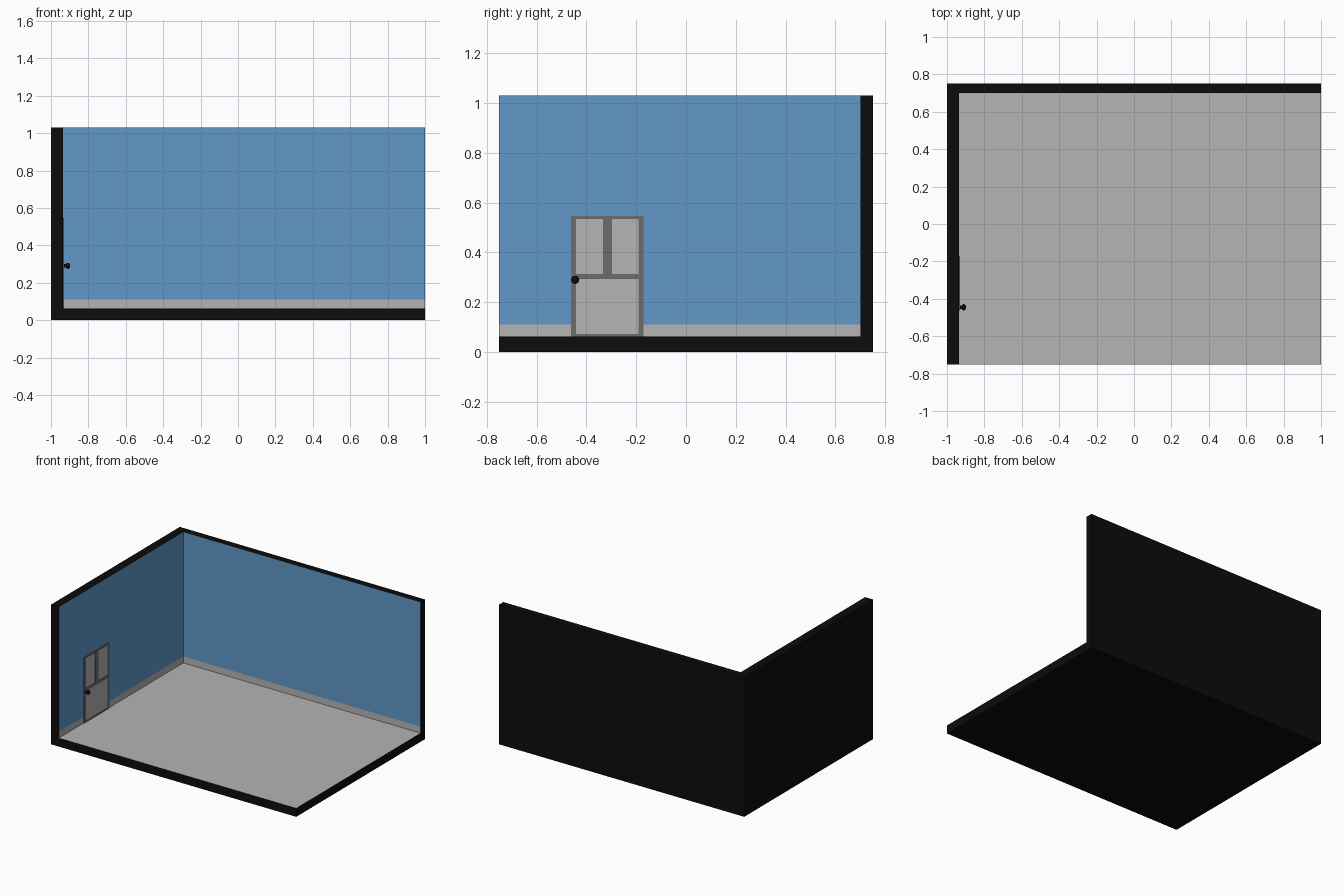
import bpy, bmesh, math
from mathutils import Vector, Matrix

if "Cube" in bpy.data.objects:
    bpy.data.objects.remove(bpy.data.objects["Cube"])


def material(name, rgb):
    m = bpy.data.materials.new(name)
    m.diffuse_color = (*rgb, 1)
    m.use_nodes = True
    m.node_tree.nodes["Principled BSDF"].inputs["Base Color"].default_value = m.diffuse_color
    return m


BLACK = material("black shell", (0.0035, 0.0035, 0.0035))
BLUE = material("blue wall", (0.122, 0.314, 0.591))
GREY = material("light grey", (0.462, 0.462, 0.462))
DARK = material("door frame grey", (0.15, 0.15, 0.15))

X0, XI, X1 = -1.0, -0.936, 1.0      # outer wall, inner wall, open side
Y0, YI, Y1 = -0.75, 0.70, 0.75      # open front, inner back, outer back
ZI, ZB, Z1 = 0.063, 0.111, 1.03     # floor top, baseboard top, wall top


def finish(name, bm, mats):
    me = bpy.data.meshes.new(name)
    bm.to_mesh(me)
    bm.free()
    for m in mats:
        me.materials.append(m)
    ob = bpy.data.objects.new(name, me)
    bpy.context.collection.objects.link(ob)
    return ob


def box(name, x, y, z, mat):
    bm = bmesh.new()
    bmesh.ops.create_cube(bm, size=1)
    for v in bm.verts:
        v.co = [r[0] + (c + 0.5) * (r[1] - r[0]) for c, r in zip(v.co, (x, y, z))]
    return finish(name, bm, [mat])


# Room shell: two walls and a floor as one solid
faces = [
    [(X0, Y0, 0), (X1, Y0, 0), (X1, Y1, 0), (X0, Y1, 0)],          # underside
    [(X0, Y0, 0), (X0, Y1, 0), (X0, Y1, Z1), (X0, Y0, Z1)],        # outer left
    [(X0, Y1, 0), (X1, Y1, 0), (X1, Y1, Z1), (X0, Y1, Z1)],        # outer back
    [(X0, Y0, Z1), (XI, Y0, Z1), (XI, YI, Z1), (X1, YI, Z1), (X1, Y1, Z1), (X0, Y1, Z1)],
    [(X0, Y0, 0), (X1, Y0, 0), (X1, Y0, ZI), (XI, Y0, ZI), (XI, Y0, Z1), (X0, Y0, Z1)],
    [(X1, Y0, 0), (X1, Y1, 0), (X1, Y1, Z1), (X1, YI, Z1), (X1, YI, ZI), (X1, Y0, ZI)],
    [(XI, Y0, ZI), (X1, Y0, ZI), (X1, YI, ZI), (XI, YI, ZI)],      # floor
    [(XI, Y0, ZI), (XI, YI, ZI), (XI, YI, Z1), (XI, Y0, Z1)],      # inner left
    [(XI, YI, ZI), (X1, YI, ZI), (X1, YI, Z1), (XI, YI, Z1)],      # inner back
]
bm = bmesh.new()
made = [bm.faces.new([bm.verts.new(p) for p in f]) for f in faces]
for f in made[6:]:
    f.material_index = 1
bmesh.ops.remove_doubles(bm, verts=bm.verts[:], dist=1e-5)
bmesh.ops.recalc_face_normals(bm, faces=bm.faces[:])
# Cut the baseboard strip, then colour inner faces by height
inner = [f for f in bm.faces if f.material_index == 1]
geom = inner + list({e for f in inner for e in f.edges}) + list({v for f in inner for v in f.verts})
bmesh.ops.bisect_plane(bm, geom=geom, plane_co=(0, 0, ZB), plane_no=(0, 0, 1))
for f in bm.faces:
    if f.material_index == 1:
        f.material_index = 1 if f.calc_center_median().z > ZB else 2
finish("room_shell", bm, [BLACK, BLUE, GREY])

# Door: raised frame strips around recessed panels
DX = (XI, XI + 0.005)
PX = (XI, XI + 0.003)
strips = {
    "door_stile_front": ((-0.462, -0.442), (ZI, 0.546)),
    "door_stile_back": ((-0.190, -0.170), (ZI, 0.546)),
    "door_top_rail": ((-0.442, -0.190), (0.534, 0.546)),
    "door_middle_rail": ((-0.442, -0.190), (0.293, 0.314)),
    "door_bottom_rail": ((-0.442, -0.190), (ZI, 0.073)),
    "door_centre_stile": ((-0.333, -0.298), (0.314, 0.534)),
}
for name, (y, z) in strips.items():
    box(name, DX, y, z, DARK)
panels = {
    "door_lower_panel": ((-0.442, -0.190), (0.073, 0.293)),
    "door_upper_panel_front": ((-0.442, -0.333), (0.314, 0.534)),
    "door_upper_panel_back": ((-0.298, -0.190), (0.314, 0.534)),
}
for name, (y, z) in panels.items():
    box(name, PX, y, z, GREY)

# Door knob: lathed stem and rounded head, pointing into the room
profile = [(0.0, 0.009), (0.011, 0.009), (0.013, 0.013), (0.018, 0.0165),
           (0.024, 0.0165), (0.029, 0.013), (0.032, 0.007)]
bm = bmesh.new()
N = 16
rings = [[bm.verts.new((DX[1] + d, -0.445 + r * math.cos(2 * math.pi * i / N),
                        0.29 + r * math.sin(2 * math.pi * i / N))) for i in range(N)]
         for d, r in profile]
for a, b in zip(rings, rings[1:]):
    for i in range(N):
        bm.faces.new((a[i], a[(i + 1) % N], b[(i + 1) % N], b[i]))
bm.faces.new(rings[0])
bm.faces.new(rings[-1])
bmesh.ops.recalc_face_normals(bm, faces=bm.faces[:])
knob = finish("door_knob", bm, [BLACK])
bpy.context.view_layer.objects.active = knob
knob.select_set(True)
bpy.ops.object.shade_smooth_by_angle(angle=math.radians(50))
